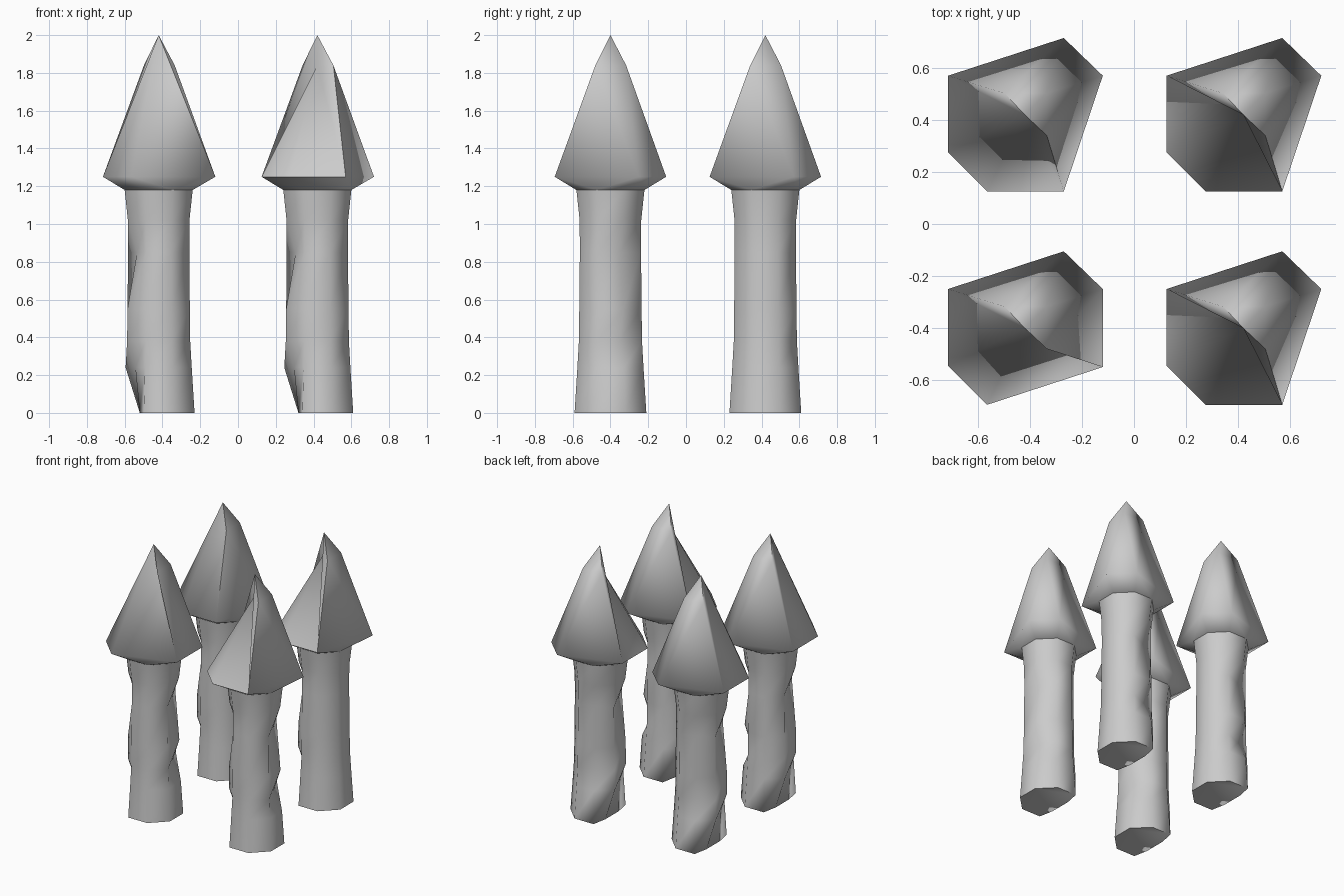
import bpy, bmesh, math

cube = bpy.data.objects.get("Cube")
if cube:
    bpy.data.objects.remove(cube, do_unlink=True)

stone = bpy.data.materials.new("plain_grey")
stone.use_nodes = True
grey = (0.6, 0.6, 0.6, 1)
stone.diffuse_color = grey
stone.node_tree.nodes["Principled BSDF"].inputs["Base Color"].default_value = grey


def finish(bm, name, location):
    bmesh.ops.recalc_face_normals(bm, faces=bm.faces)
    mesh = bpy.data.meshes.new(name)
    bm.to_mesh(mesh)
    bm.free()
    mesh.materials.append(stone)
    obj = bpy.data.objects.new(name, mesh)
    obj.location = location
    bpy.context.collection.objects.link(obj)
    bpy.ops.object.select_all(action='DESELECT')
    obj.select_set(True)
    bpy.context.view_layer.objects.active = obj
    bpy.ops.object.shade_smooth_by_angle(angle=math.radians(85))


def octagon(r):
    k = r / math.cos(math.pi / 8)
    return [(k * math.cos((i + 0.5) * math.pi / 4),
             k * math.sin((i + 0.5) * math.pi / 4)) for i in range(8)]


# Shaft: stacked octagons with chipped corners
LEVELS = [(0, 0.19), (0.24, 0.175), (0.38, 0.167), (0.55, 0.165),
          (0.85, 0.162), (1.02, 0.163), (1.18, 0.18)]


def shaft(name, location, chips):
    bm = bmesh.new()
    rings = []
    for z, r in LEVELS:
        pts = octagon(r)
        for level, i in chips:
            if level == z:
                a, b = pts[i - 1], pts[(i + 1) % 8]
                pts[i] = ((a[0] + b[0]) / 2, (a[1] + b[1]) / 2)
        if z == 0:
            pts = [(max(x, -0.1), y) for x, y in pts]
        rings.append([bm.verts.new((x, y, z)) for x, y in pts])
    for low, high in zip(rings, rings[1:]):
        for i in range(8):
            j = (i + 1) % 8
            bm.faces.new((low[i], low[j], high[j]))
            bm.faces.new((low[i], high[j], high[i]))
    bm.faces.new(rings[0][::-1])
    finish(bm, name, location)


# Cap: irregular six-sided rim, tapering underside and a pointed crown
CROWN = "QDt QSD DSC DCt STC CTA TPA CAt APt "
PLAIN = "tPL tLM tMQ"
HOOKED = "EPL ELM EMQ EQt PEt"
RIM, SHOULDER = 1.25, 1.84


def cap(name, location, hooked, corner):
    points = {"P": (-0.295, 0.15, RIM), "L": (-0.295, -0.145, RIM),
              "M": (-0.145, -0.295, RIM), "Q": (*corner, RIM),
              "S": (0.3, 0.15, RIM), "T": (0.15, 0.295, RIM),
              "A": (-0.078, 0.083, SHOULDER), "C": (0.083, 0.083, SHOULDER),
              "D": (0.085, -0.08, SHOULDER), "t": (0, 0, 2)}
    if hooked:
        points["E"] = (0, 0, SHOULDER)
    bm = bmesh.new()
    v = {k: bm.verts.new(p) for k, p in points.items()}
    under = [bm.verts.new((x, y, 1.18)) for x, y in octagon(0.18)]
    bmesh.ops.convex_hull(bm, input=[v[k] for k in "PLMQST"] + under)
    bm.normal_update()
    flat = [f for f in bm.faces if abs(f.normal.z) > 0.95]
    bmesh.ops.delete(bm, geom=flat, context='FACES_ONLY')
    for face in (CROWN + (HOOKED if hooked else PLAIN)).split():
        bm.faces.new([v[k] for k in face])
    loose = [e for e in bm.edges if not e.link_faces]
    bmesh.ops.delete(bm, geom=loose, context='EDGES')
    finish(bm, name, location)


# Four posts
for side, x in (("right", -0.42), ("left", 0.42)):
    for end, y in (("front", -0.4), ("back", 0.42)):
        chips = [(0.24, 4), (0.85, 4)]
        if end == "front":
            chips += [(0.38, 0), (0.85, 0)]
        else:
            chips += [(0.38, 2), (0.85, 2)]
        corner = (0.3, -0.15) if (side, end) == ("right", "front") else (0.15, -0.295)
        label = end + "_" + side
        shaft(label + "_post_shaft", (x, y, 0), chips)
        cap(label + "_post_cap", (x, y, 0), side == "left", corner)
